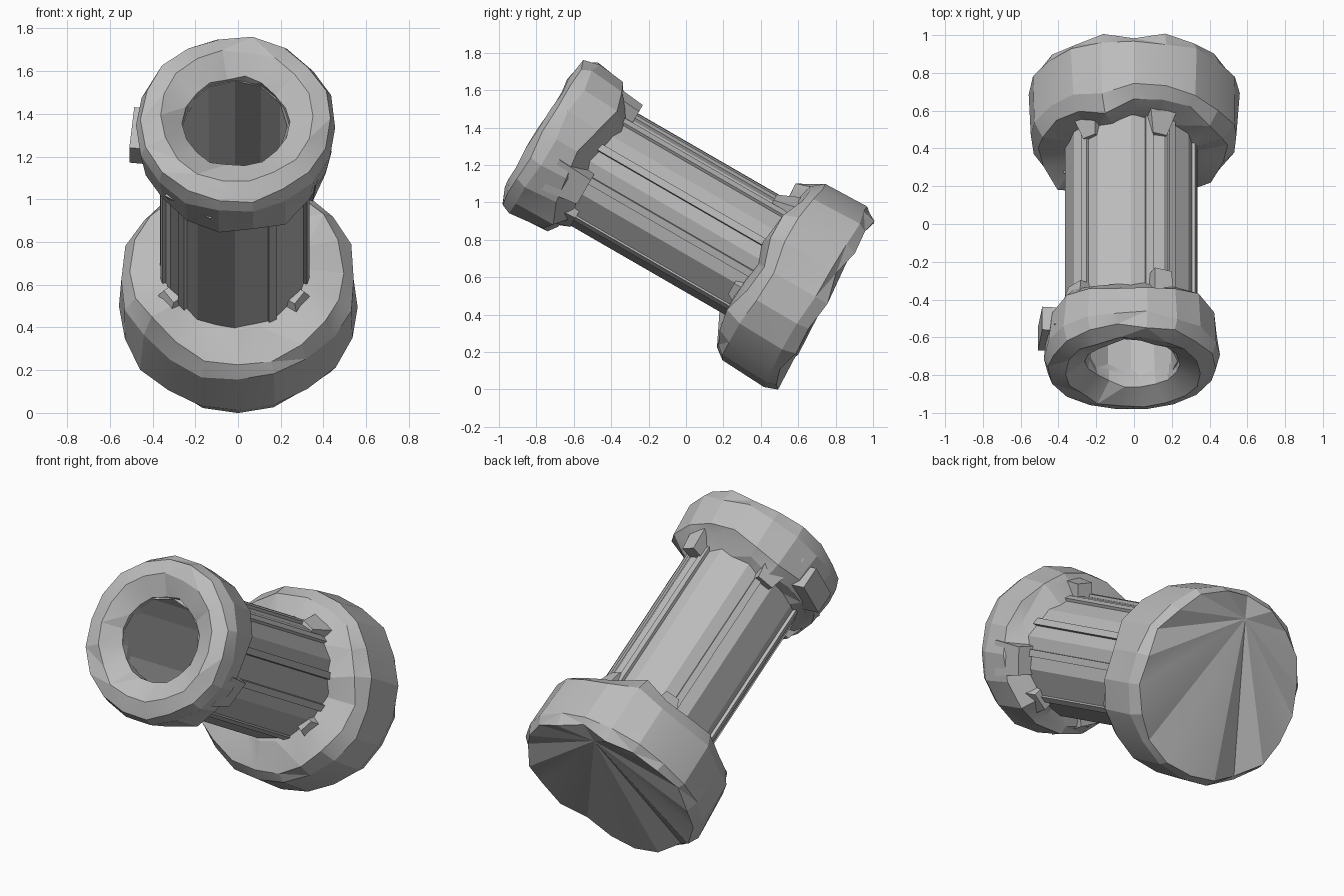
import bpy, bmesh, math, random
from mathutils import Vector

cube = bpy.data.objects.get("Cube")
if cube:
    bpy.data.objects.remove(cube, do_unlink=True)
random.seed(4)

stone = bpy.data.materials.new("plain grey")
stone.use_nodes = True
GREY = (0.5, 0.5, 0.5, 1)
stone.diffuse_color = GREY
stone.node_tree.nodes["Principled BSDF"].inputs["Base Color"].default_value = GREY

TILT = math.radians(30)
MID = 0.8   # height of the tube axis in the tilted frame


def place(x, t, s):
    """Tilted frame to world: x sideways, t across the axis, s along it."""
    c, n = math.cos(TILT), math.sin(TILT)
    return Vector((x, n * t - c * s, c * t + n * s))


def finish(bm, name, angle=15):
    bmesh.ops.recalc_face_normals(bm, faces=bm.faces)
    me = bpy.data.meshes.new(name)
    bm.to_mesh(me)
    bm.free()
    ob = bpy.data.objects.new(name, me)
    bpy.context.collection.objects.link(ob)
    me.materials.append(stone)
    bpy.ops.object.select_all(action="DESELECT")
    ob.select_set(True)
    bpy.context.view_layer.objects.active = ob
    bpy.ops.object.shade_smooth_by_angle(angle=math.radians(angle))


def lobe(a, lobes):
    """Sum of narrow bumps; each lobe is (degrees, size)."""
    total = 0
    for deg, size in lobes:
        d = (a - math.radians(deg) + math.pi) % math.tau - math.pi
        total += size * max(0, 1 - abs(d) / 0.45)
    return total


def lathe(bm, profile, sides, cx=0, ct=MID, rough=0, lobes=(), closed=False):
    """Rings from (radius, station, lobe weight) points, roughened a little."""
    rings = []
    for r, s, w in profile:
        ring = []
        for i in range(sides):
            a = math.tau * i / sides
            rr = r + random.uniform(-rough, rough) * 0.6
            ss = s + random.uniform(-rough, rough) + w * lobe(a, lobes)
            ring.append(bm.verts.new(place(cx + rr * math.cos(a), ct + rr * math.sin(a), ss)))
        rings.append(ring)
    pairs = list(zip(rings, rings[1:]))
    if closed:
        pairs.append((rings[-1], rings[0]))
    for lo, hi in pairs:
        for i in range(sides):
            j = (i + 1) % sides
            bm.faces.new((lo[i], lo[j], hi[j], hi[i]))
    return rings


def fan(bm, ring, apex):
    tip = bm.verts.new(apex)
    for i, v in enumerate(ring):
        bm.faces.new((v, ring[(i + 1) % len(ring)], tip))


# Base flange: wide disc with a chipped front rim and an off-centre folded back
bm = bmesh.new()
rings = lathe(bm, [(0.53, -0.415, 0), (0.56, -0.35, 0), (0.55, -0.09, 0.4), (0.5, -0.035, 1),
                   (0.33, 0.01, 0.3)], 20, ct=0.775, rough=0.014,
              lobes=[(217, 0.12), (318, 0.07), (112, 0.08), (25, 0.07), (160, 0.05)])
for v in rings[0][1::4]:
    v.co += place(0, 0, 0.04)
fan(bm, rings[0], place(-0.03, 1.18, -0.39))
fan(bm, rings[-1], place(0, MID, 0.01))
bmesh.ops.triangulate(bm, faces=[f for f in bm.faces if len(f.verts) == 4])
finish(bm, "base_flange")

# Tube: faceted outer wall and deep bore
bm = bmesh.new()
rings = lathe(bm, [(0.35, -0.1, 0), (0.35, 1.2, 0), (0.245, 1.3, 0), (0.24, 0.0, 0)],
              12, cx=-0.015)
fan(bm, rings[0], place(0, MID, -0.1))
fan(bm, rings[-1], place(0, MID, 0.0))
finish(bm, "tube")

# Muzzle collar: thick chipped ring round the open end
bm = bmesh.new()
lathe(bm, [(0.245, 1.25, 0), (0.245, 1.315, 0), (0.36, 1.375, 0), (0.445, 1.345, 0),
           (0.47, 1.28, 0), (0.455, 1.1, 0.7), (0.4, 1.06, 1), (0.32, 1.01, 0.4)], 18,
      cx=-0.01, ct=0.81, rough=0.014, closed=True,
      lobes=[(0, 0.04), (45, -0.06), (95, 0.03), (140, -0.06), (250, -0.06), (300, -0.05)])
bmesh.ops.triangulate(bm, faces=bm.faces)
finish(bm, "muzzle_collar")


def prism(name, deg, width, r0, r1, s0, s1, taper=1.0):
    """Bar lying on the tube; taper narrows its far end."""
    bm = bmesh.new()
    a = math.radians(deg)
    out, side = Vector((math.cos(a), math.sin(a))), Vector((-math.sin(a), math.cos(a)))
    ends = []
    for s, k in ((s0, 1), (s1, taper)):
        ring = []
        for r, w in ((r0, -1), (r0, 1), (r0 + (r1 - r0) * k, 1), (r0 + (r1 - r0) * k, -1)):
            p = out * r + side * w * width * k / 2
            ring.append(bm.verts.new(place(p.x - 0.015, MID + p.y, s)))
        ends.append(ring)
    bm.faces.new(ends[0])
    bm.faces.new(ends[1])
    for i in range(4):
        j = (i + 1) % 4
        bm.faces.new((ends[0][i], ends[0][j], ends[1][j], ends[1][i]))
    finish(bm, name)


# Thin lengthwise ribs, barely proud of the tube
for i, deg in enumerate((15, 52, 74, 135, 195, 225, 300, 345)):
    prism(f"tube_rib_{i + 1}", deg, 0.04, 0.3, 0.356, -0.02, 1.05)

# Chipped lugs behind the collar: degrees, width, reach, end, taper
for i, (deg, width, r, s, taper) in enumerate((
        (66, 0.12, 0.44, 0.96, 0.8), (174, 0.22, 0.485, 1.06, 1.0), (338, 0.2, 0.45, 1.0, 0.8),
        (140, 0.2, 0.45, 0.97, 0.5), (240, 0.25, 0.44, 0.99, 0.5), (300, 0.22, 0.43, 0.97, 0.5))):
    prism(f"collar_lug_{i + 1}", deg, width, 0.33, r, 1.2, s, taper)

# Chipped lugs in front of the base
for i, (deg, r, s) in enumerate(((65, 0.44, 0.1), (128, 0.44, 0.09), (215, 0.48, 0.08),
                                 (325, 0.46, 0.06))):
    prism(f"base_lug_{i + 1}", deg, 0.2, 0.31, r, -0.12, s, 0.4)
